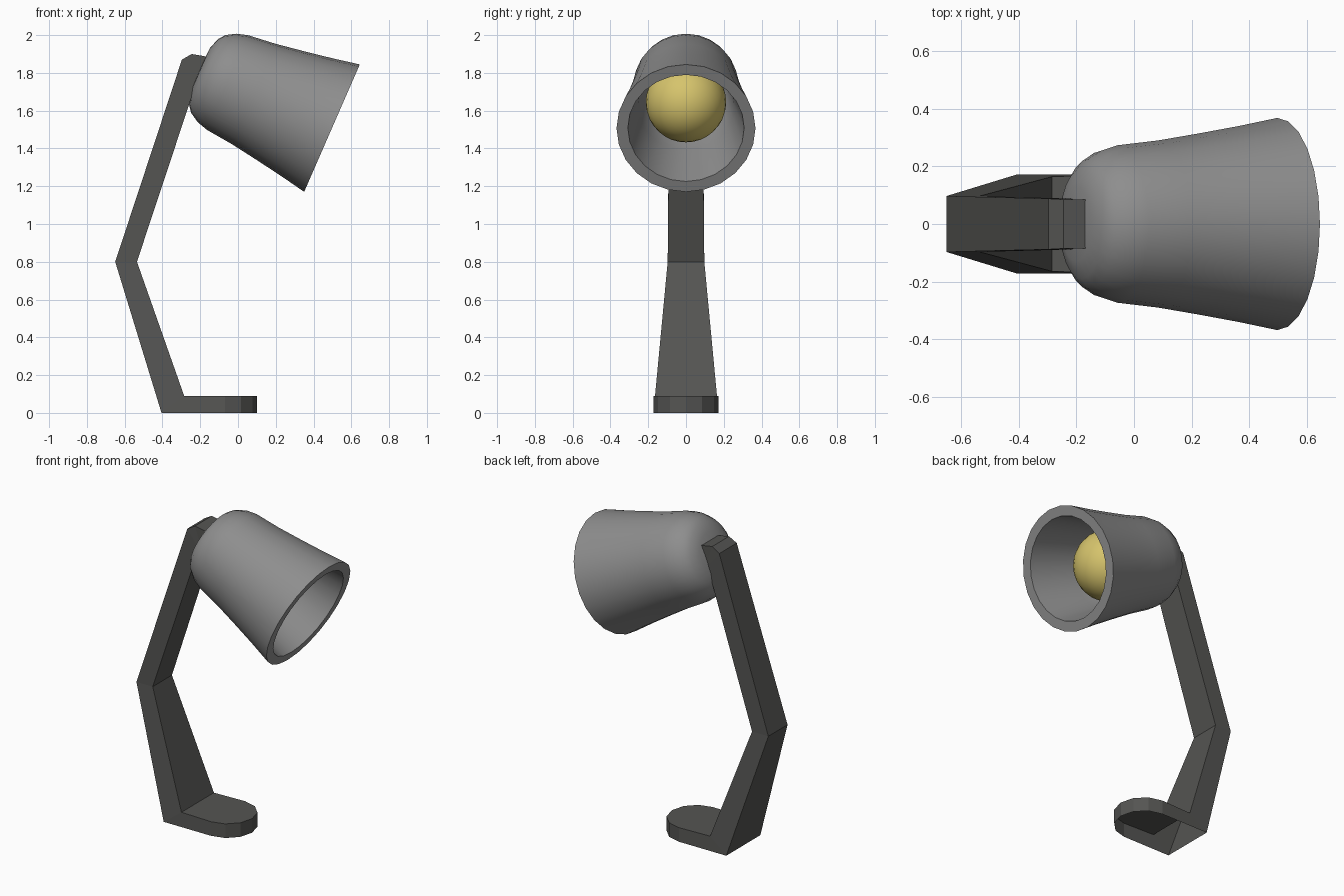
import bpy, bmesh, math
from mathutils import Matrix, Vector

if "Cube" in bpy.data.objects:
    bpy.data.objects.remove(bpy.data.objects["Cube"])


def material(name, rgb):
    m = bpy.data.materials.new(name)
    m.diffuse_color = (*rgb, 1)
    m.use_nodes = True
    m.node_tree.nodes["Principled BSDF"].inputs["Base Color"].default_value = m.diffuse_color
    return m


def finish(bm, name, mat, smooth=False):
    bmesh.ops.recalc_face_normals(bm, faces=bm.faces)
    mesh = bpy.data.meshes.new(name)
    bm.to_mesh(mesh)
    bm.free()
    ob = bpy.data.objects.new(name, mesh)
    bpy.context.collection.objects.link(ob)
    mesh.materials.append(mat)
    if smooth:
        bpy.ops.object.select_all(action='DESELECT')
        ob.select_set(True)
        bpy.context.view_layer.objects.active = ob
        bpy.ops.object.shade_smooth_by_angle(angle=math.radians(38))
    return ob


dark = material("dark_grey", (0.09, 0.09, 0.085))
grey = material("mid_grey", (0.27, 0.27, 0.27))
yellow = material("warm_yellow", (0.67, 0.55, 0.15))

# Stand: folded arm and rounded foot in one open-bottomed shell
outer = [(-.405, 0, .172), (-.65, .8, .097), (-.297, 1.87, .088),
         (-.245, 1.90, .085), (-.13, 1.88, .085)]
inner = [(-.285, .09, .164), (-.535, .8, .097), (-.215, 1.765, .088),
         (-.205, 1.785, .085), (-.165, 1.80, .085)]
bm = bmesh.new()


def ring(o, i):
    return [bm.verts.new(p) for p in ((o[0], -o[2], o[1]), (o[0], o[2], o[1]),
                                      (i[0], i[2], i[1]), (i[0], -i[2], i[1]))]


rings = [ring(o, i) for o, i in zip(outer, inner)]
for a, b in zip(rings, rings[1:]):
    for k in range(4):
        bm.faces.new((a[k], a[(k + 1) % 4], b[(k + 1) % 4], b[k]))
bm.faces.new(rings[-1])

# Foot: straight sides ending in a half circle
low, high = [], []
for k in range(7):
    t = math.radians(-90 + 30 * k)
    x, y = -.07 + .17 * math.cos(t), .172 * math.sin(t)
    low.append(bm.verts.new((x, y, 0)))
    high.append(bm.verts.new((x, y, .09)))
back_r, back_l, top_l, top_r = rings[0]
low = [back_r] + low + [back_l]
high = [top_r] + high + [top_l]
for k in range(len(low) - 1):
    bm.faces.new((low[k], low[k + 1], high[k + 1], high[k]))
bm.faces.new(high)
finish(bm, "stand", dark)

# Frame of the tilted head: local z runs along the lamp axis, origin at the rim
axis = Vector((.916, 0, -.40)).normalized()
up = Vector((.40, 0, .916)).normalized()
side = axis.cross(up)
head = Matrix((up, side, axis)).transposed().to_4x4()
head.translation = (.4975, 0, 1.5075)


def lathe(name, profile, mat, steps=24):
    bm = bmesh.new()
    vs = [bm.verts.new((r, 0, s)) for r, s in profile]
    es = [bm.edges.new(p) for p in zip(vs, vs[1:])]
    bmesh.ops.spin(bm, geom=vs + es, axis=(0, 0, 1), cent=(0, 0, 0),
                   steps=steps, angle=math.tau)
    bmesh.ops.remove_doubles(bm, verts=bm.verts, dist=1e-4)
    bm.transform(head)
    return finish(bm, name, mat, True)


# Shade: bell with a thick flat rim and an inner wall
lathe("shade", [(0, -.767), (.13, -.762), (.19, -.742), (.225, -.715),
                (.255, -.665), (.273, -.605), (.290, -.45), (.314, -.298),
                (.340, -.145), (.368, 0), (.308, 0), (.255, -.298),
                (.213, -.605), (.15, -.69), (0, -.70)], grey)

# Socket behind the bulb
lathe("socket", [(0, -.70), (.09, -.70), (.09, -.52), (0, -.52)], grey)

# Bulb
bm = bmesh.new()
bmesh.ops.create_uvsphere(bm, u_segments=32, v_segments=16, radius=.213)
bm.transform(head @ Matrix.Translation((0, 0, -.344)))
finish(bm, "bulb", yellow, True)
